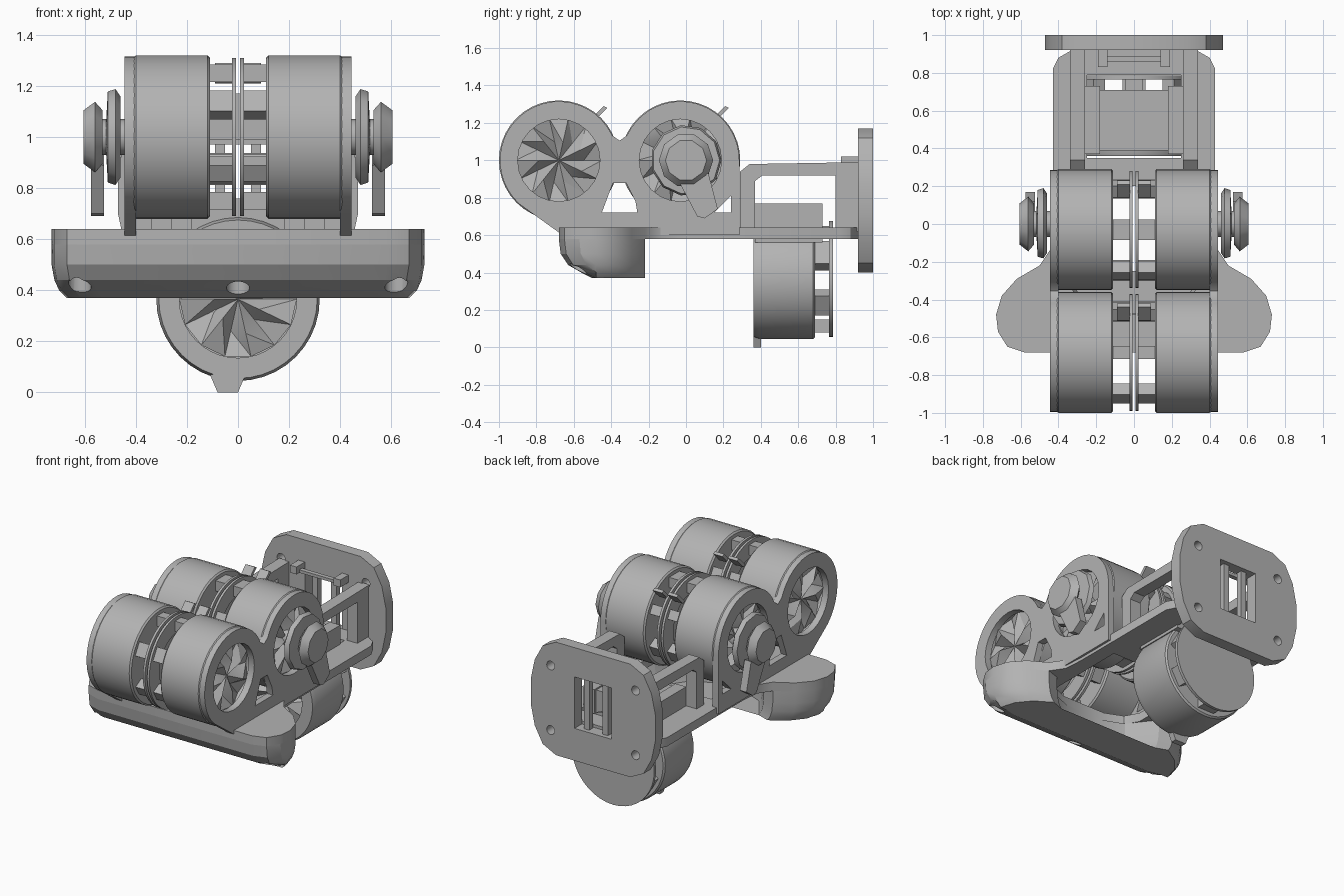
import bpy, bmesh, math, random
from mathutils import Matrix, Vector

random.seed(4)
if "Cube" in bpy.data.objects:
    bpy.data.objects.remove(bpy.data.objects["Cube"], do_unlink=True)

grey = bpy.data.materials.new("plain grey")
grey.use_nodes = True
colour = (0.45, 0.45, 0.45, 1)
grey.diffuse_color = colour
grey.node_tree.nodes["Principled BSDF"].inputs["Base Color"].default_value = colour

# Local z of a profile points along the named axis
AXES = {
    "X": Matrix(((0, 0, 1, 0), (1, 0, 0, 0), (0, 1, 0, 0), (0, 0, 0, 1))),
    "Y": Matrix(((1, 0, 0, 0), (0, 0, -1, 0), (0, 1, 0, 0), (0, 0, 0, 1))),
    "Z": Matrix.Identity(4),
}


def finish(name, bm, mirror=False):
    bmesh.ops.remove_doubles(bm, verts=bm.verts, dist=0.0005)
    bmesh.ops.recalc_face_normals(bm, faces=bm.faces)
    for f in bm.faces:
        f.smooth = True
    me = bpy.data.meshes.new(name)
    bm.to_mesh(me)
    bm.free()
    me.set_sharp_from_angle(angle=math.radians(32))
    me.materials.append(grey)
    ob = bpy.data.objects.new(name, me)
    bpy.context.collection.objects.link(ob)
    if mirror:
        m = ob.modifiers.new("mirror", "MIRROR")
        m.use_mirror_merge = False
    return ob


def prism(name, loops, axis, lo, hi, mirror=False):
    """Extrude an outline (first loop) with holes (other loops)."""
    cu = bpy.data.curves.new(name, "CURVE")
    cu.dimensions = "2D"
    cu.fill_mode = "BOTH"
    cu.extrude = (hi - lo) / 2
    for loop in loops:
        sp = cu.splines.new("POLY")
        sp.points.add(len(loop) - 1)
        for p, (u, v) in zip(sp.points, loop):
            p.co = (u, v, 0, 1)
        sp.use_cyclic_u = True
    tmp = bpy.data.objects.new("outline", cu)
    me = bpy.data.meshes.new_from_object(tmp)
    bm = bmesh.new()
    bm.from_mesh(me)
    bpy.data.objects.remove(tmp)
    bpy.data.meshes.remove(me)
    bpy.data.curves.remove(cu)
    shift = Vector([(lo + hi) / 2 if a == axis else 0 for a in "XYZ"])
    bm.transform(Matrix.Translation(shift) @ AXES[axis])
    return finish(name, bm, mirror)


def lathe(name, profile, axis, centre, mirror=False, segments=40):
    """Revolve (radius, distance along axis) points about an axis."""
    bm = bmesh.new()
    vs = [bm.verts.new((r, 0, h)) for r, h in profile]
    es = [bm.edges.new(pair) for pair in zip(vs, vs[1:])]
    bmesh.ops.spin(bm, geom=vs + es, cent=(0, 0, 0), axis=(0, 0, 1),
                   angle=math.tau, steps=segments)
    bm.transform(Matrix.Translation(centre) @ AXES[axis])
    return finish(name, bm, mirror)


def box(name, lo, hi, mirror=False):
    return prism(name, [rect(lo[0], lo[1], hi[0], hi[1])], "Z", lo[2], hi[2], mirror)


def rect(a, b, c, d):
    return [(a, b), (c, b), (c, d), (a, d)]


def arc(u, v, r, start=0, end=345, steps=23):
    angles = [math.radians(start + (end - start) * i / steps) for i in range(steps + 1)]
    return [(u + r * math.cos(a), v + r * math.sin(a)) for a in angles]


def both(half):
    """Complete an outline from its +x half."""
    return half + [(-x, y) for x, y in reversed(half)]


def rotor(name, axis, centre, depth, mirror=False):
    """Jagged fan of facets inside a motor's recess."""
    bm = bmesh.new()
    hub = bm.verts.new((0, 0, depth))
    n = 14
    rings = []
    for r, lift in ((0.12, 0.045), (0.23, 0.02)):
        rings.append([])
        for i in range(n):
            a = math.tau * i / n
            q = r * (random.uniform(0.75, 1.15) if r < 0.2 else 1)
            h = depth + lift * (1 if i % 2 else -1) * random.uniform(0.5, 1)
            rings[-1].append(bm.verts.new((q * math.cos(a), q * math.sin(a), h)))
    inner, outer = rings
    for i in range(n):
        j = (i + 1) % n
        bm.faces.new((hub, inner[i], inner[j]))
        bm.faces.new((inner[i], outer[i], outer[j]))
        bm.faces.new((inner[i], outer[j], inner[j]))
    bm.transform(Matrix.Translation(centre) @ AXES[axis])
    return finish(name, bm, mirror)


def spokes(name, axis, centre, lo, hi, mirror=False, n=6):
    """Small blocks bridging the gap behind a drum."""
    bm = bmesh.new()
    for i in range(n):
        turn = Matrix.Rotation(math.tau * (i + 0.5) / n, 4, "Z")
        place = Matrix.Translation((0.25, 0, (lo + hi) / 2))
        size = Matrix.Diagonal((0.07, random.uniform(0.06, 0.14), hi - lo, 1))
        bmesh.ops.create_cube(bm, size=1, matrix=turn @ place @ size)
    bm.transform(Matrix.Translation(centre) @ AXES[axis])
    return finish(name, bm, mirror)


# Paired motors with recessed faces, gap spokes and thin inner discs
R = 0.32
FRONT, REAR, MID = -0.68, -0.03, 1.0
DRUM = [(0, 0.11), (0.31, 0.11), (R, 0.12), (R, 0.40), (0.305, 0.42),
        (0.23, 0.42), (0.23, 0.34), (0, 0.34)]
DISC = [(0.2, 0.008), (0.31, 0.008), (0.31, 0.024), (0.2, 0.024), (0.2, 0.008)]
for label, y in (("front", FRONT), ("rear", REAR)):
    c = (0, y, MID)
    lathe(label + "_drum", DRUM, "X", c, True)
    lathe(label + "_inner_disc", DISC, "X", c, True)
    spokes(label + "_spokes", "X", c, 0.02, 0.115, True)
    rotor(label + "_rotor", "X", c, 0.39, True)
    prism(label + "_wire_tab", [[(y + 0.17, 1.22), (y + 0.19, 1.21), (y + 0.26, 1.28),
                                 (y + 0.24, 1.29)]], "X", 0.02, 0.09, True)

# Side plates joining the motors to the base
side = ([(-0.66, 0.60), (0.285, 0.60)] + arc(REAR, MID, 0.315, 0, 155) + [(-0.355, 1.105)]
        + arc(FRONT, MID, 0.315, 25, 228))
prism("side_plate", [side, arc(FRONT, MID, 0.22), arc(REAR, MID, 0.22),
                     [(-0.45, 0.72), (-0.26, 0.72), (-0.27, 0.78), (-0.32, 0.88), (-0.39, 0.88)],
                     [(0.15, 0.72), (0.24, 0.72), (0.24, 0.81)]],
      "X", 0.40, 0.445, True)

# Output shaft, horn, cap and arm outside the rear motors
axle = (0, REAR + 0.03, MID)
lathe("output_shaft", [(0, 0.36), (0.07, 0.36), (0.07, 0.54), (0, 0.54)], "X", axle, True, 12)
lathe("output_horn", [(0, 0.46), (0.16, 0.46), (0.19, 0.48), (0.18, 0.51), (0, 0.52)],
      "X", axle, True, 11)
lathe("output_cap", [(0, 0.53), (0.11, 0.53), (0.145, 0.56), (0.11, 0.605), (0, 0.605)],
      "X", axle, True, 10)
prism("output_arm", [[(-0.04, 0.89), (0.06, 0.70), (0.10, 0.69), (0.17, 0.74), (0.12, 0.93)]],
      "X", 0.525, 0.575, True)

# Base plate with openings, flaring into the bumper at the front
lobe = [(0.58, -0.68), (0.67, -0.65), (0.72, -0.57), (0.73, -0.48),
        (0.70, -0.38), (0.62, -0.29), (0.50, -0.22)]
base = both(lobe + [(0.44, -0.13), (0.43, 0), (0.43, 0.82), (0.40, 0.88), (0.33, 0.92)])
prism("base_plate", [base, both([(0.16, -0.48), (0.28, -0.43), (0.33, -0.34), (0.33, 0.20)]),
                     rect(-0.25, 0.35, 0.25, 0.79)], "Z", 0.58, 0.64)

# Bumper: stacked outlines drawn in towards the bottom, hollowed at the back
outline = both(lobe + [(0.41, -0.25), (0.34, -0.34), (0.28, -0.42), (0.14, -0.475)])
bm = bmesh.new()
layers = []
for z, y_front, sx in ((0.58, -0.68, 1), (0.50, -0.67, 1), (0.44, -0.63, 0.985),
                       (0.40, -0.56, 0.96), (0.37, -0.50, 0.92)):
    k = (-0.24 - y_front) / 0.44
    layers.append([bm.verts.new((x * sx, max(y, y_front) if y > -0.5 else
                                 -0.24 + (y + 0.24) * k, z)) for x, y in outline])
for a, b in zip(layers, layers[1:]):
    for i in range(len(a)):
        j = (i + 1) % len(a)
        bm.faces.new((a[i], a[j], b[j], b[i]))
bmesh.ops.triangulate(bm, faces=[bm.faces.new(layers[0]), bm.faces.new(layers[-1])])
bumper = finish("bumper", bm)

# Screw wells under the bumper
for x in (-0.62, 0, 0.62):
    cutter = prism("well_cutter", [arc(x, -0.575, 0.045)], "Z", 0.3, 0.5)
    cutter.hide_render = True
    cut = bumper.modifiers.new("well", "BOOLEAN")
    cut.operation = "DIFFERENCE"
    cut.object = cutter
    bpy.context.view_layer.update()
    carved = bpy.data.meshes.new_from_object(
        bumper.evaluated_get(bpy.context.evaluated_depsgraph_get()))
    bumper.modifiers.clear()
    bumper.data = carved
    bpy.data.objects.remove(cutter)
bumper.data.set_sharp_from_angle(angle=math.radians(25))

# Rear arches and end plate
prism("rear_arch", [[(0.29, 0.62), (0.29, 0.94), (0.34, 0.98), (0.93, 0.99), (0.93, 0.62),
                     (0.80, 0.62), (0.80, 0.92), (0.41, 0.92), (0.37, 0.89), (0.37, 0.62)]],
      "X", 0.26, 0.34, True)
plate = both([(0.28, 0.40), (0.38, 0.45), (0.44, 0.56), (0.47, 0.70), (0.47, 0.87),
              (0.44, 1.01), (0.38, 1.12), (0.28, 1.17)])
holes = [arc(x, z, 0.03) for x in (-0.32, 0.32) for z in (0.56, 1.0)]
prism("end_plate", [plate, rect(-0.14, 0.62, 0.14, 0.97)] + holes, "Y", 0.92, 1.0)
box("window_post", (0.05, 0.93, 0.60), (0.09, 0.97, 0.99), True)
box("end_bracket_tab", (0.14, 0.83, 0.97), (0.19, 0.93, 1.02), True)
box("end_bracket_bar", (-0.19, 0.86, 0.97), (0.19, 0.89, 0.99))

# Lower motor hanging under the rear of the base
low = (0, 0, 0.365)
lathe("lower_drum", [(0, -0.69), (0.31, -0.69), (R, -0.68), (R, -0.39), (0.31, -0.36),
                     (0.23, -0.36), (0.23, -0.44), (0, -0.44)], "Y", low)
rotor("lower_rotor", "Y", low, -0.40)
spokes("lower_spokes", "Y", low, -0.77, -0.68)
lathe("lower_disc", [(0, -0.785), (0.31, -0.785), (0.31, -0.765), (0, -0.765)], "Y", low)
prism("lower_nub", [[(-0.08, 0), (0.0, 0), (0.03, 0.07), (-0.11, 0.07)]], "Y", 0.36, 0.40)
box("motor_mount", (-0.18, 0.39, 0.6), (0.18, 0.71, 0.76))
box("mount_cheek", (0.18, 0.37, 0.56), (0.26, 0.73, 0.77), True)
